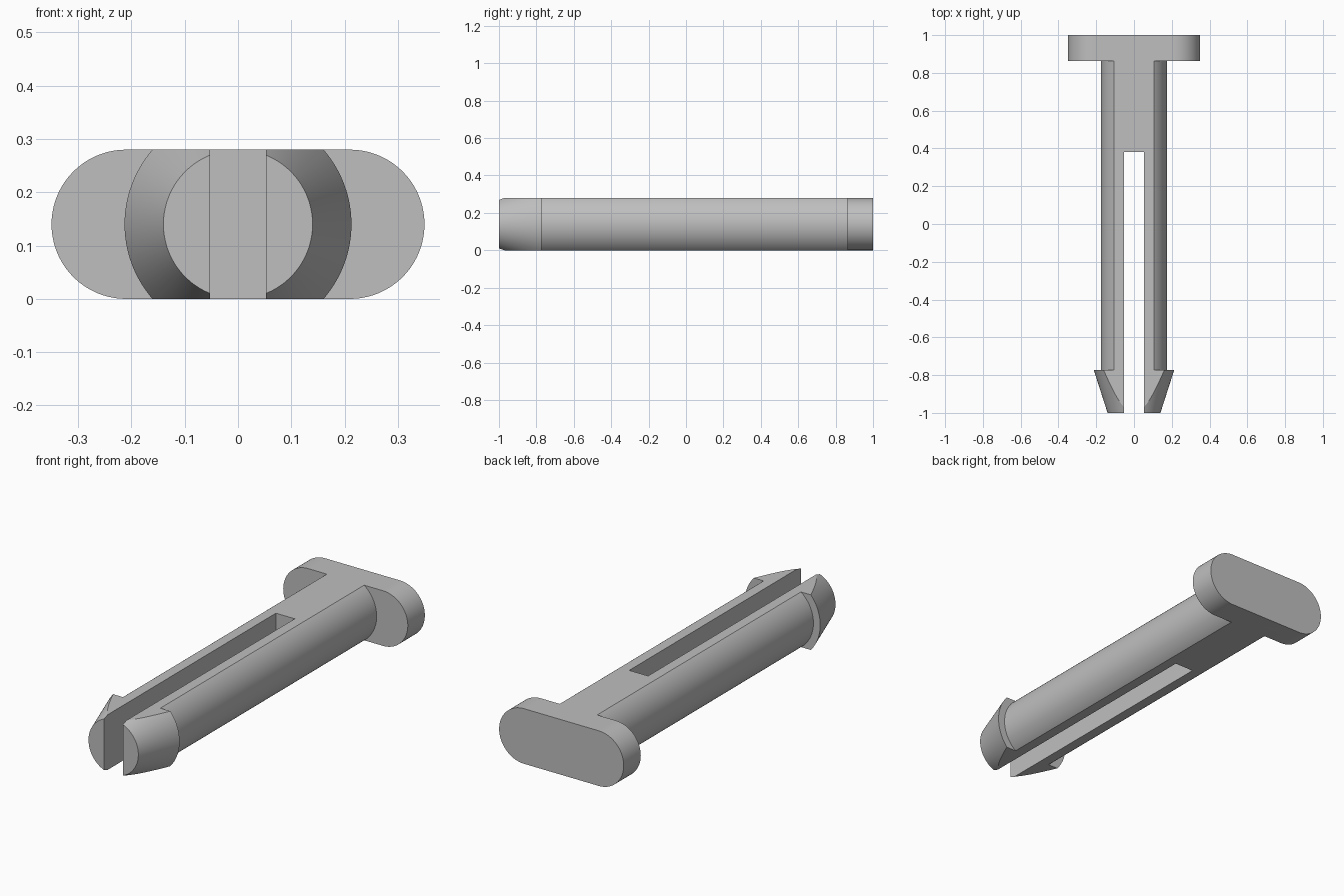
import bpy
import bmesh
from math import cos, sin, pi, radians

HALF_H = 0.14                      # half the thickness; the axis lies at this height
SEGS = 96

cube = bpy.data.objects.get("Cube")
if cube:
    bpy.data.objects.remove(cube, do_unlink=True)

grey = bpy.data.materials.new("grey plastic")
grey.use_nodes = True
colour = (0.52, 0.52, 0.52, 1)
grey.diffuse_color = colour
grey.node_tree.nodes["Principled BSDF"].inputs["Base Color"].default_value = colour


def add_object(name, bm):
    bmesh.ops.recalc_face_normals(bm, faces=bm.faces)
    mesh = bpy.data.meshes.new(name)
    bm.to_mesh(mesh)
    bm.free()
    mesh.materials.append(grey)
    obj = bpy.data.objects.new(name, mesh)
    bpy.context.collection.objects.link(obj)
    return obj


def turned_shaft(name, profile):
    """Revolve (y, radius) pairs about the y axis, then trim flat above and below."""
    bm = bmesh.new()
    rings = []
    for y, r in profile:
        angles = [2 * pi * (i + 0.5) / SEGS for i in range(SEGS)]
        rings.append([bm.verts.new((r * cos(a), y, r * sin(a))) for a in angles])
    for a, b in zip(rings, rings[1:]):
        for i in range(SEGS):
            j = (i + 1) % SEGS
            bm.faces.new((a[i], a[j], b[j], b[i]))
    bm.faces.new(rings[0])
    bm.faces.new(rings[-1])
    for side in (-1, 1):
        bmesh.ops.bisect_plane(bm, geom=bm.verts[:] + bm.edges[:] + bm.faces[:],
                               plane_co=(0, 0, side * HALF_H),
                               plane_no=(0, 0, side), clear_outer=True)
        bmesh.ops.holes_fill(bm, edges=bm.edges[:], sides=0)
    return add_object(name, bm)


def rounded_bar(name, half_width, y0, y1):
    """Plate with semicircular ends, extruded along y."""
    bm = bmesh.new()
    half = SEGS // 2
    verts = []
    for side in (1, -1):
        for i in range(half + 1):
            a = pi * i / half - pi / 2
            x = side * (half_width - HALF_H + HALF_H * cos(a))
            verts.append(bm.verts.new((x, y0, side * HALF_H * sin(a))))
    face = bm.faces.new(verts)
    new = bmesh.ops.extrude_face_region(bm, geom=[face])["geom"]
    bmesh.ops.translate(bm, vec=(0, y1 - y0, 0),
                        verts=[v for v in new if isinstance(v, bmesh.types.BMVert)])
    return add_object(name, bm)


def box(name, half_x, y0, y1, half_z):
    bm = bmesh.new()
    bmesh.ops.create_cube(bm, size=1)
    bmesh.ops.scale(bm, vec=(2 * half_x, y1 - y0, 2 * half_z), verts=bm.verts)
    bmesh.ops.translate(bm, vec=(0, (y0 + y1) / 2, 0), verts=bm.verts)
    return add_object(name, bm)


def combine(target, other, operation):
    mod = target.modifiers.new(operation.lower(), 'BOOLEAN')
    mod.operation = operation
    mod.solver = 'EXACT'
    mod.object = other
    bpy.context.view_layer.objects.active = target
    bpy.ops.object.modifier_apply(modifier=mod.name)
    bpy.data.objects.remove(other, do_unlink=True)


# Round shaft with a barbed, tapered tip
pin = turned_shaft("split_pin", [(-1, 0.14), (-0.773, 0.213),
                                 (-0.773, 0.175), (0.92, 0.175)])

# Wide stop head at the back
combine(pin, rounded_bar("stop_head", 0.35, 0.863, 1), 'UNION')

# Slot that splits the shaft into two springy prongs
slot = box("slot_cutter", 0.053, -1.1, 0.38, 0.3)
slot.hide_render = True
combine(pin, slot, 'DIFFERENCE')

# Merge the flush flat faces and rest the pin on the ground
bm = bmesh.new()
bm.from_mesh(pin.data)
bmesh.ops.remove_doubles(bm, verts=bm.verts, dist=0.00001)
bmesh.ops.dissolve_limit(bm, angle_limit=radians(0.2), verts=bm.verts, edges=bm.edges)
bmesh.ops.translate(bm, vec=(0, 0, HALF_H), verts=bm.verts)
bm.to_mesh(pin.data)
bm.free()

bpy.ops.object.select_all(action='DESELECT')
pin.select_set(True)
bpy.context.view_layer.objects.active = pin
bpy.ops.object.shade_smooth_by_angle(angle=radians(12))
